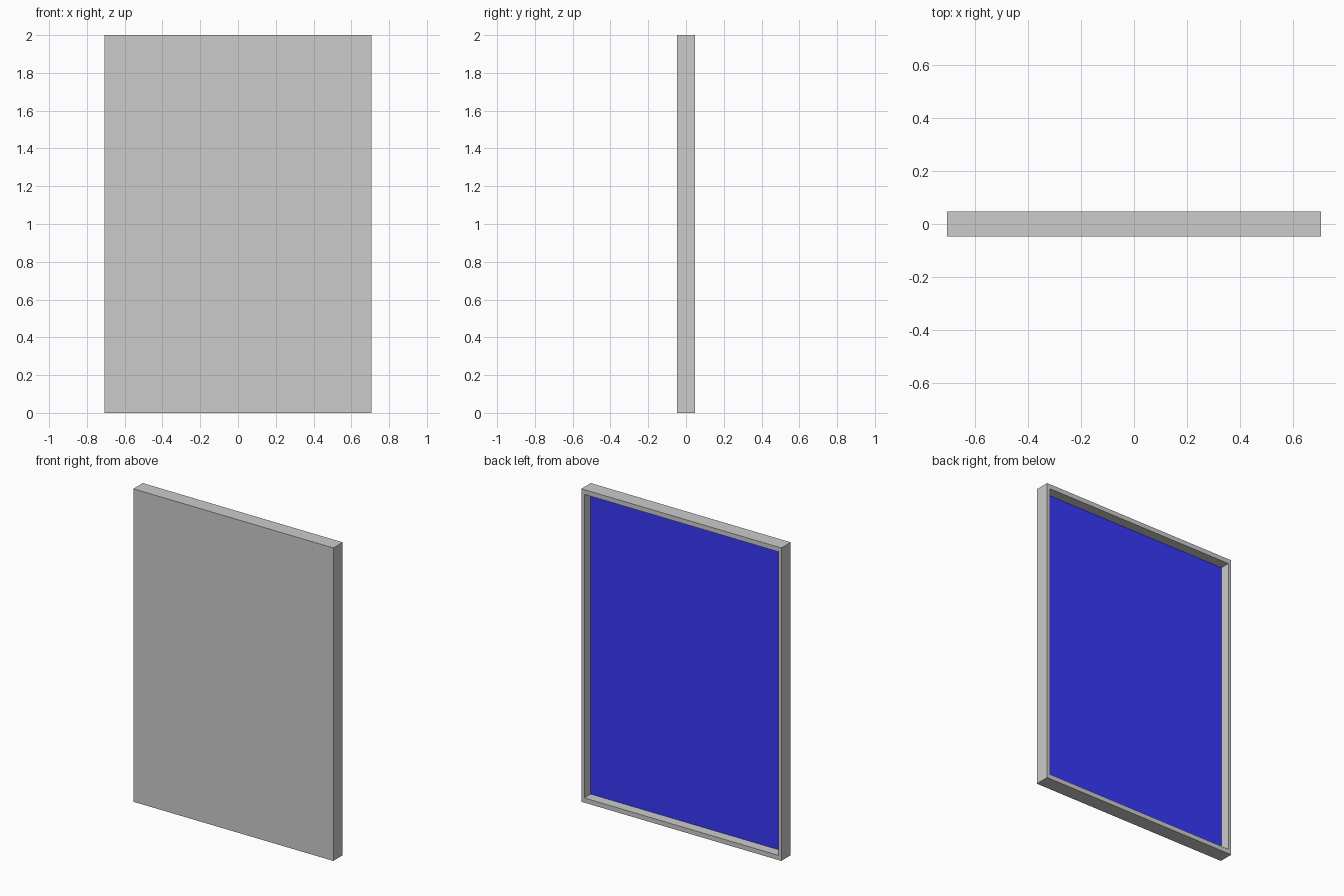
import bpy, bmesh
from mathutils import Vector

if "Cube" in bpy.data.objects:
    bpy.data.objects.remove(bpy.data.objects["Cube"])

W, D, H = 1.414, 0.095, 2.0      # overall size
INSET, DEPTH = 0.97, 0.064       # recess opening scale and depth
CENTRE = Vector((0, 0, H / 2))


def add_object(name, bm):
    mesh = bpy.data.meshes.new(name)
    bm.to_mesh(mesh)
    bm.free()
    obj = bpy.data.objects.new(name, mesh)
    bpy.context.collection.objects.link(obj)
    return obj


# Tray: solid box whose back face is inset and pushed in
bm = bmesh.new()
bmesh.ops.create_cube(bm, size=1.0)
bmesh.ops.scale(bm, vec=(W, D, H), verts=bm.verts)
bmesh.ops.translate(bm, vec=CENTRE, verts=bm.verts)
bm.normal_update()
back = max(bm.faces, key=lambda f: f.calc_center_median().y)
bmesh.ops.inset_region(bm, faces=[back], thickness=0.02)
for v in back.verts:
    v.co.x = W / 2 * INSET * (1 if v.co.x > 0 else -1)
    v.co.z = H / 2 + H / 2 * INSET * (1 if v.co.z > H / 2 else -1)
walls = bmesh.ops.extrude_discrete_faces(bm, faces=[back])
floor = walls["faces"][0]
bmesh.ops.translate(bm, vec=(0, -DEPTH, 0), verts=floor.verts)
floor_points = [v.co.copy() for v in floor.verts]
# The coloured panel takes the place of the recess floor
bmesh.ops.delete(bm, geom=[floor], context='FACES_ONLY')
add_object("tray_frame", bm)

# Blue panel at the bottom of the recess
bm = bmesh.new()
bm.faces.new([bm.verts.new(p) for p in floor_points])
panel = add_object("recess_panel", bm)
blue = bpy.data.materials.new("blue")
blue.diffuse_color = (0.04, 0.04, 0.95, 1.0)
blue.use_nodes = True
blue.node_tree.nodes["Principled BSDF"].inputs["Base Color"].default_value = blue.diffuse_color
panel.data.materials.append(blue)
